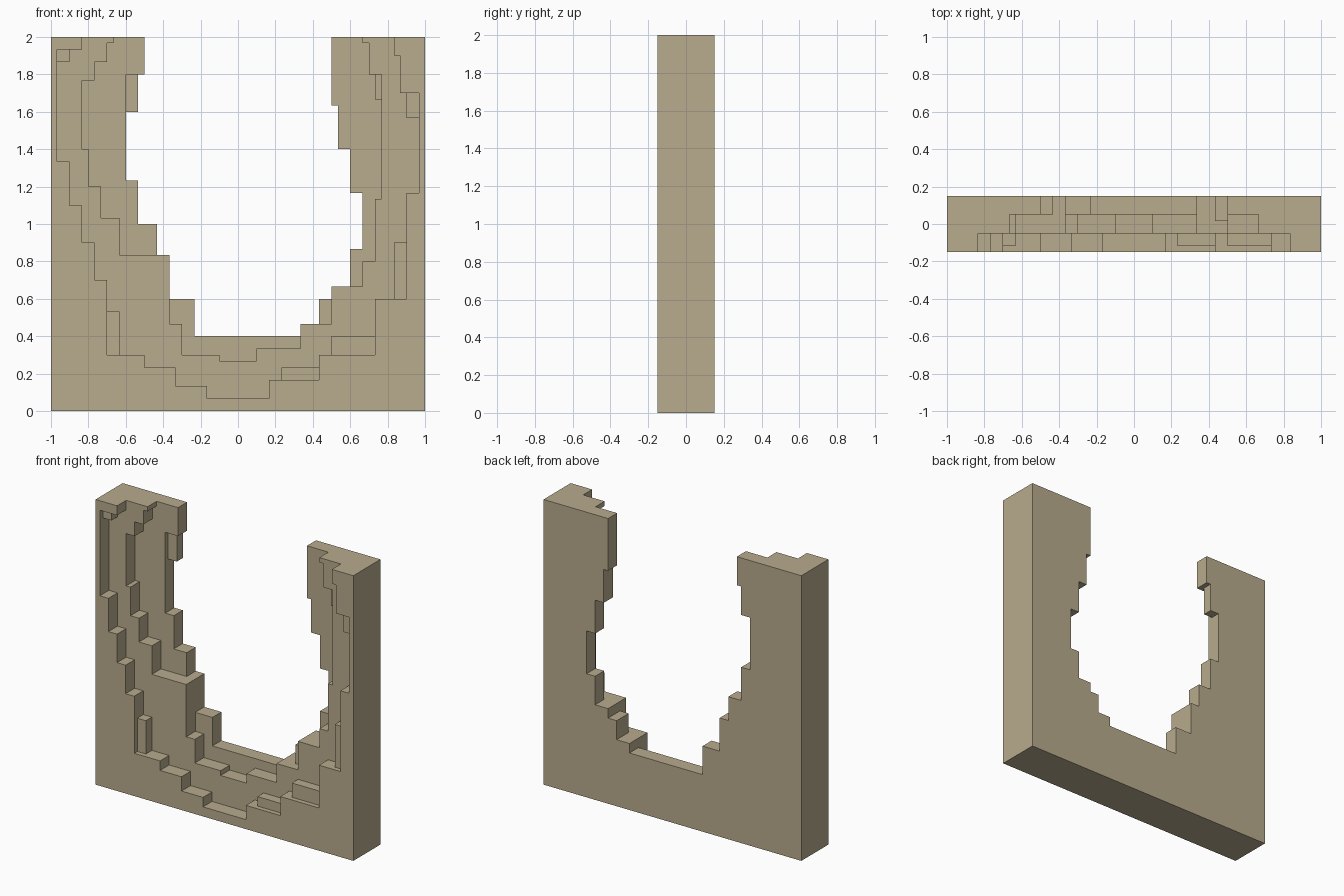
import bpy, bmesh, math

if "Cube" in bpy.data.objects:
    bpy.data.objects.remove(bpy.data.objects["Cube"])

U = 1 / 30  # the whole model sits on a grid of thirtieths

stone = bpy.data.materials.new("sandstone")
stone.diffuse_color = (0.48, 0.41, 0.27, 1)
stone.use_nodes = True
stone.node_tree.nodes["Principled BSDF"].inputs["Base Color"].default_value = stone.diffuse_color


def prism(name, pts, y0, y1):
    """Extrude an x/z outline (grid units) from y0 to y1."""
    bm = bmesh.new()
    face = bm.faces.new([bm.verts.new((x * U, y0, z * U)) for x, z in pts])
    ext = bmesh.ops.extrude_face_region(bm, geom=[face])
    new = [v for v in ext["geom"] if isinstance(v, bmesh.types.BMVert)]
    bmesh.ops.translate(bm, verts=new, vec=(0, y1 - y0, 0))
    bmesh.ops.recalc_face_normals(bm, faces=bm.faces)
    me = bpy.data.meshes.new(name)
    bm.to_mesh(me)
    bm.free()
    me.materials.append(stone)
    ob = bpy.data.objects.new(name, me)
    bpy.context.collection.objects.link(ob)
    return ob


def layer(name, steps, y0, y1):
    """Slab with a stepped opening; steps alternate x, z, x, z ... x."""
    pts = [(-30, 60), (-30, 0), (30, 0), (30, 60)]
    z, hole = 60, []
    for i, s in enumerate(steps):
        if i % 2 == 0:
            x = s
            hole.append((x, z))
        else:
            z = s
            hole.append((x, z))
    hole.append((x, 60))
    return prism(name, pts + hole[::-1], y0, y1)


def tab(name, x0, x1, z0, z1, y0, y1):
    return prism(name, [(x0, z0), (x1, z0), (x1, z1), (x0, z1)], y0, y1)


# Three slabs, each with a narrower opening towards the back
wall = layer("stepped_wall", [
    -25, 58, -29, 40, -27, 33, -25, 27, -23, 21, -21, 9, -15, 7, -10, 4, -5, 2,
    5, 5, 13, 9, 22, 18, 27, 35, 29, 51, 26, 57, 25], -0.15, -0.05)
parts = [
    layer("middle_layer", [
        -20, 59, -21, 56, -23, 53, -25, 42, -24, 36, -22, 31, -19, 25, -11, 14,
        -9, 9, -3, 8, 3, 10, 10, 14, 15, 20, 20, 24, 22, 34, 23, 54, 21, 59, 20],
        -0.05, 0.05),
    layer("back_layer", [
        -15, 54, -18, 37, -16, 30, -13, 25, -11, 18, -7, 12, 10, 14, 13, 18,
        15, 20, 18, 26, 20, 35, 18, 42, 16, 49, 15], 0.05, 0.15),
]

# Small set-back blocks in the corners of the steps
for x0, x1, z0, z1 in [(-29, -27, 56, 58), (27, 29, 47, 51), (25, 27, 18, 27),
                       (15, 22, 9, 12), (7, 13, 5, 7), (-21, -19, 9, 16)]:
    parts.append(tab("front_block", x0, x1, z0, z1, -0.15 + U, -0.05))
parts.append(tab("middle_block", 22, 23, 50, 54, -0.05 + U, 0.05))
parts.append(tab("middle_block", 13, 15, 14, 18, -0.05 + 2 * U, 0.05))
parts.append(tab("back_block", -18, -16, 48, 54, 0.05 + U, 0.15))

# Fuse everything into one solid
bpy.context.view_layer.objects.active = wall
wall.select_set(True)
for p in parts:
    mod = wall.modifiers.new("fuse", 'BOOLEAN')
    mod.operation = 'UNION'
    mod.solver = 'EXACT'
    mod.object = p
    bpy.ops.object.modifier_apply(modifier=mod.name)
    bpy.data.objects.remove(p)

# Clean up seams on flat faces
bm = bmesh.new()
bm.from_mesh(wall.data)
bmesh.ops.remove_doubles(bm, verts=bm.verts, dist=1e-4)
bmesh.ops.dissolve_limit(bm, angle_limit=math.radians(1), verts=bm.verts, edges=bm.edges)
bm.to_mesh(wall.data)
bm.free()
